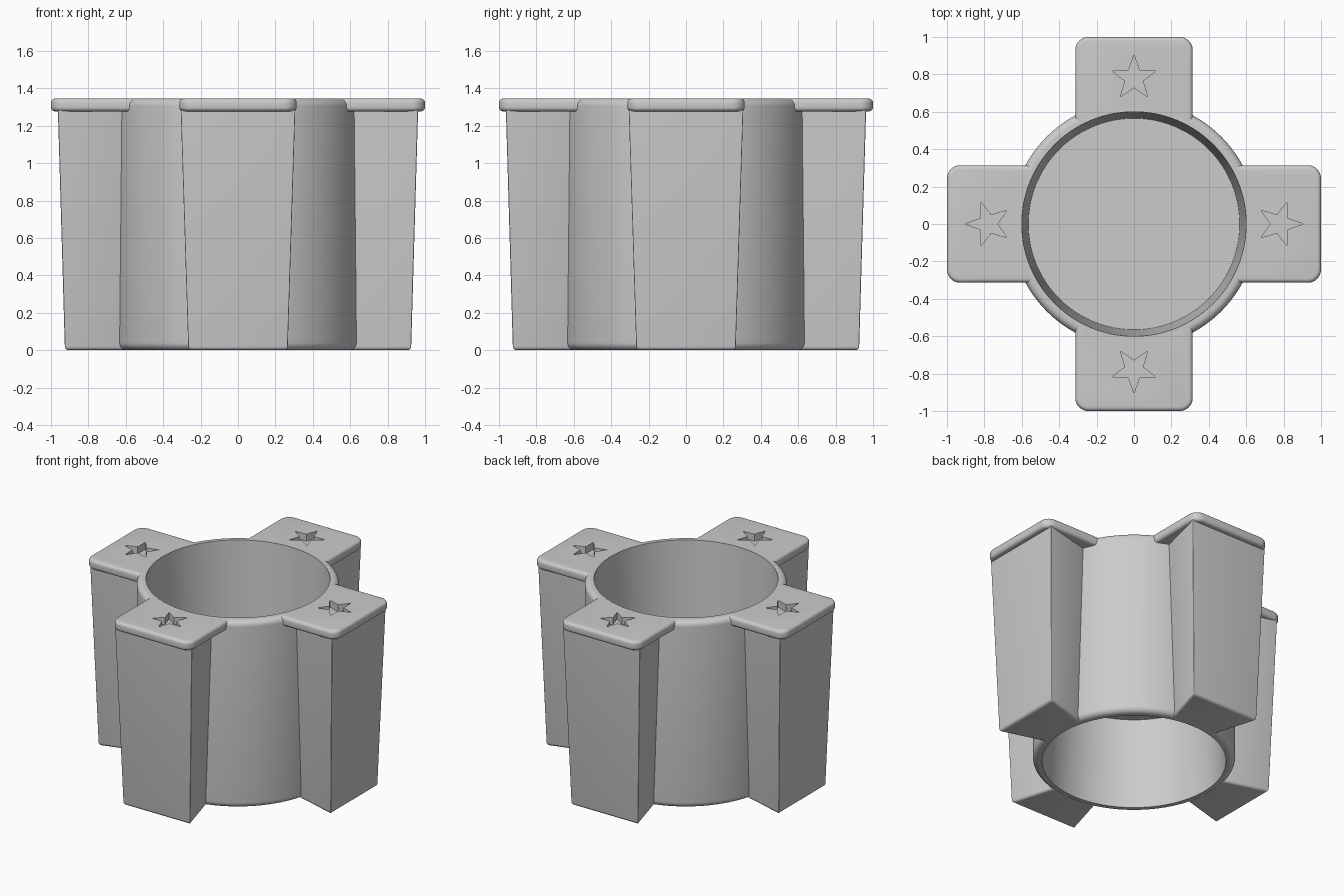
import bpy
import bmesh
from math import sin, cos, pi, radians, asin
from mathutils import Matrix

cube = bpy.data.objects.get("Cube")
if cube:
    bpy.data.objects.remove(cube, do_unlink=True)

HEIGHT = 1.345
BORE, RIM, WALL, FLOOR_R = 0.6, 0.62, 0.66, 0.565
ROUND = WALL - RIM

grey = bpy.data.materials.new("plain_grey")
grey.use_nodes = True
colour = (0.6, 0.6, 0.6, 1)
grey.diffuse_color = colour
grey.node_tree.nodes["Principled BSDF"].inputs["Base Color"].default_value = colour


def make_object(name, bm):
    bmesh.ops.recalc_face_normals(bm, faces=bm.faces)
    mesh = bpy.data.meshes.new(name)
    bm.to_mesh(mesh)
    bm.free()
    mesh.materials.append(grey)
    obj = bpy.data.objects.new(name, mesh)
    bpy.context.collection.objects.link(obj)
    return obj


def loft(name, layers):
    """Stack closed outlines given as (points, z) and cap both ends."""
    bm = bmesh.new()
    rings = [[bm.verts.new((x, y, z)) for x, y in pts] for pts, z in layers]
    n = len(rings[0])
    for low, high in zip(rings, rings[1:]):
        for i in range(n):
            j = (i + 1) % n
            bm.faces.new((low[i], low[j], high[j], high[i]))
    bm.faces.new(rings[0][::-1])
    bm.faces.new(rings[-1])
    return make_object(name, bm)


def arm_outline(half, inner_half, outer, corner, inner):
    """Block pointing to +x: rounded outer corners, arc against the tube."""
    steps = 6
    pts = []
    for side in (-1, 1):
        for i in range(steps + 1):
            a = pi / 2 * i / steps + (-pi / 2 if side < 0 else 0)
            pts.append((outer - corner + corner * cos(a),
                        side * (half - corner) + corner * sin(a)))
    span = asin(inner_half / inner)
    for i in range(17):
        a = span * (1 - i / 8)
        pts.append((inner * cos(a), inner * sin(a)))
    return pts


def fillet(z, start):
    return [(RIM + ROUND * cos(start + pi / 2 * i / 8),
             z + ROUND * sin(start + pi / 2 * i / 8)) for i in range(9)]


# Tube: lathed wall with rounded outer edges and a floor at mid height
profile = [(0, 0.64), (FLOOR_R, 0.64), (BORE, 0), (RIM, 0)]
profile += fillet(ROUND, -pi / 2)[1:]
profile += fillet(HEIGHT - ROUND, 0)
profile += [(BORE, HEIGHT), (FLOOR_R, 0.69), (0, 0.69)]
bm = bmesh.new()
verts = [bm.verts.new((r, 0, z)) for r, z in profile]
edges = [bm.edges.new(pair) for pair in zip(verts, verts[1:])]
bmesh.ops.spin(bm, geom=verts + edges, cent=(0, 0, 0), axis=(0, 0, 1),
               angle=2 * pi, steps=128)
bmesh.ops.remove_doubles(bm, verts=bm.verts, dist=0.0005)
parts = [make_object("tube", bm)]

# Leg: tapers downward and toward the tube, softened at the foot
foot = 0.02
layers = []
for i in range(5):
    a = pi / 2 * i / 4
    d = foot * (1 - sin(a))
    layers.append((arm_outline(0.266 - d, 0.178 - d, 0.926 - d, 0.005, 0.63),
                   foot * (1 - cos(a))))
layers.append((arm_outline(0.306, 0.216, 0.963, 0.005, 0.63), 1.285))
leg = loft("leg", layers)

# Cap: slab with rounded edges
soft, cap_base = 0.022, 1.277
layers = []
for i in range(6):
    a = pi / 2 * i / 5
    layers.append((soft * (1 - sin(a)), cap_base + soft * (1 - cos(a))))
layers += [(d, HEIGHT + cap_base - z) for d, z in reversed(layers)]
cap = loft("cap", [(arm_outline(0.314 - d, 0.314 - d, 1 - d, 0.07 - d, RIM), z)
                   for d, z in layers])

# Star recess cut into the cap, one point facing outward
star = []
for i in range(10):
    r = 0.124 if i % 2 == 0 else 0.05
    star.append((0.78 + r * cos(pi * i / 5), r * sin(pi * i / 5)))
cutter = loft("star_cutter", [(star, HEIGHT - 0.05), (star, HEIGHT + 0.1)])
cutter.hide_render = True
cut = cap.modifiers.new("star_recess", "BOOLEAN")
cut.operation = "DIFFERENCE"
cut.solver = "EXACT"
cut.object = cutter
graph = bpy.context.evaluated_depsgraph_get()
cut_mesh = bpy.data.meshes.new_from_object(cap.evaluated_get(graph))
cap.modifiers.clear()
cap.data = cut_mesh
bpy.data.objects.remove(cutter, do_unlink=True)

# Repeat leg and cap on all four sides
for k, side in enumerate(("left", "back", "right", "front")):
    for source, label in ((leg, "leg"), (cap, "cap")):
        obj = source.copy()
        obj.data = source.data.copy()
        obj.name = side + "_" + label
        obj.data.transform(Matrix.Rotation(k * pi / 2, 4, "Z"))
        bpy.context.collection.objects.link(obj)
        parts.append(obj)
for source in (leg, cap):
    bpy.data.objects.remove(source, do_unlink=True)

bpy.ops.object.select_all(action="DESELECT")
for obj in parts:
    obj.select_set(True)
bpy.context.view_layer.objects.active = parts[0]
bpy.ops.object.shade_smooth_by_angle(angle=radians(32))
